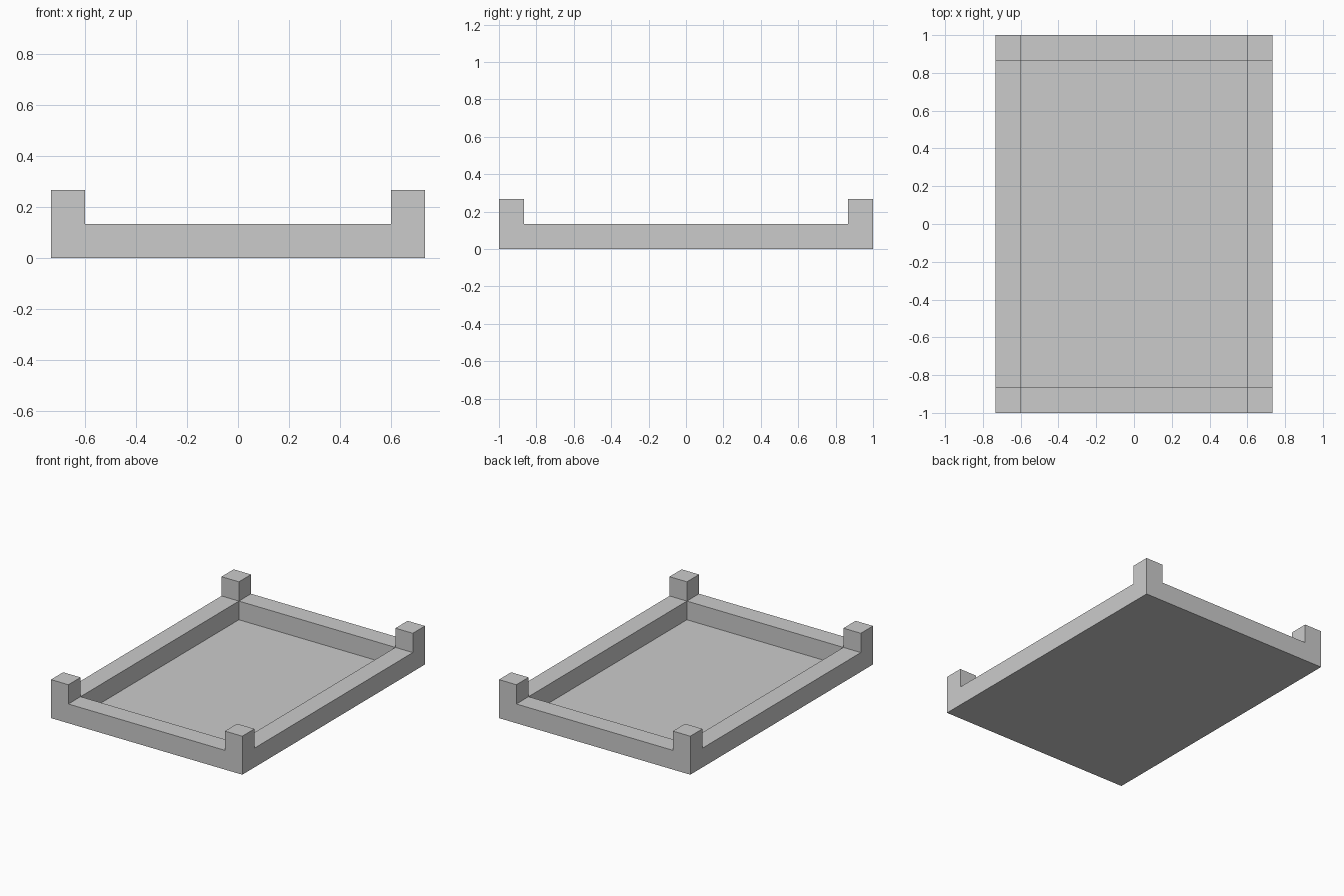
import bpy

if "Cube" in bpy.data.objects:
    bpy.data.objects.remove(bpy.data.objects["Cube"])

HX, HY = 0.7333, 1.0      # outer half sizes
T = 0.1333                # rail thickness and height
POST_H = 0.2667
FLOOR = 0.004


def box(name, cx, cy, sx, sy, h):
    """Flat-sided box standing on z = 0."""
    bpy.ops.mesh.primitive_cube_add(size=1, location=(cx, cy, h / 2))
    ob = bpy.context.object
    ob.name = name
    ob.scale = (sx, sy, h)
    bpy.ops.object.transform_apply(location=False, rotation=False, scale=True)
    return ob


px, py = HX - T / 2, HY - T / 2   # centre lines of the rim
ix, iy = HX - T, HY - T           # inner half sizes

# Paper-thin floor inside the rim
box("tray_floor", 0, 0, 2 * ix, 2 * iy, FLOOR)

# Rails running between the corner posts
for s, side in ((-1, "front"), (1, "back")):
    box(side + "_rail", 0, s * py, 2 * ix, T, T)
for s, side in ((-1, "left"), (1, "right")):
    box(side + "_rail", s * px, 0, T, 2 * iy, T)

# Corner posts
for sy, end in ((-1, "front"), (1, "back")):
    for sx, side in ((-1, "left"), (1, "right")):
        box(f"{end}_{side}_post", sx * px, sy * py, T, T, POST_H)
